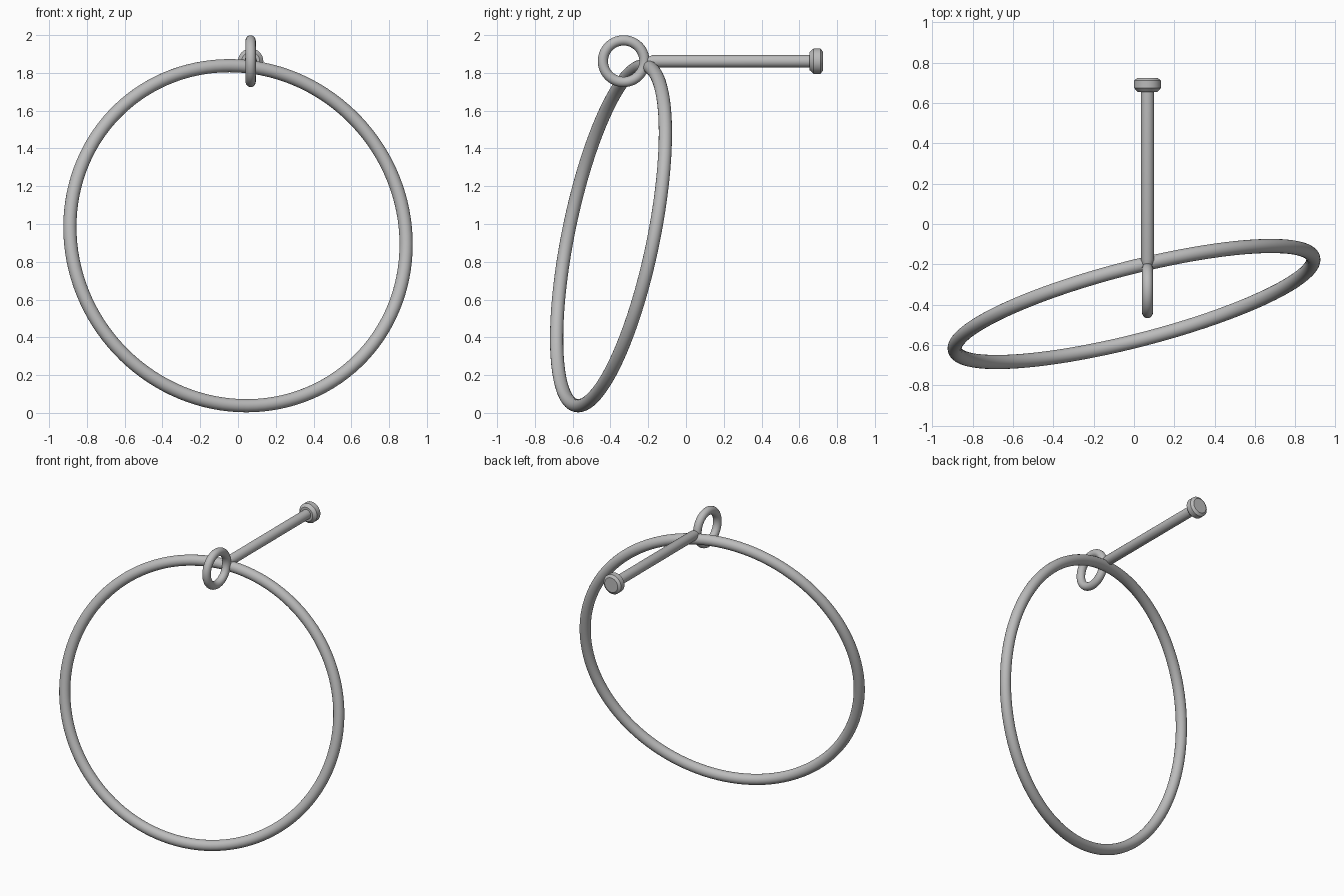
import bpy, bmesh, math
from mathutils import Vector, Matrix

cube = bpy.data.objects.get("Cube")
if cube:
    bpy.data.objects.remove(cube, do_unlink=True)

steel = bpy.data.materials.new("grey_metal")
steel.use_nodes = True
colour = (0.5, 0.5, 0.5, 1)
steel.diffuse_color = colour
steel.node_tree.nodes["Principled BSDF"].inputs["Base Color"].default_value = colour


def finish(obj, name):
    obj.name = name
    obj.data.materials.append(steel)
    bpy.ops.object.shade_smooth_by_angle(angle=math.radians(35))


def ring(name, centre, normal, major, minor, segments):
    turn = Vector(normal).to_track_quat('Z', 'Y').to_euler()
    bpy.ops.mesh.primitive_torus_add(
        location=centre, rotation=turn, major_radius=major, minor_radius=minor,
        major_segments=segments, minor_segments=20)
    finish(bpy.context.object, name)


def turned(name, profile, x, z, steps=32):
    """Spin (radius, y) points around an axis running front to back."""
    bm = bmesh.new()
    loops = []
    for radius, y in profile:
        angles = [math.tau * i / steps for i in range(steps)]
        loops.append([bm.verts.new((radius * math.cos(a), y, radius * math.sin(a)))
                      for a in angles])
    for a, b in zip(loops, loops[1:]):
        for i in range(steps):
            j = (i + 1) % steps
            bm.faces.new((a[i], a[j], b[j], b[i]))
    bm.faces.new(loops[0])
    bm.faces.new(loops[-1])
    bmesh.ops.recalc_face_normals(bm, faces=bm.faces)
    mesh = bpy.data.meshes.new(name)
    bm.to_mesh(mesh)
    bm.free()
    obj = bpy.data.objects.new(name, mesh)
    obj.location = (x, 0, z)
    bpy.context.collection.objects.link(obj)
    bpy.ops.object.select_all(action='DESELECT')
    obj.select_set(True)
    bpy.context.view_layer.objects.active = obj
    finish(obj, name)


# Large tilted hoop hanging from the eye
ring("large_hoop", (0, -0.397, 0.938), (-0.245, 0.95, -0.196), 0.918, 0.035, 128)

# Upright eye at the end of the pin
ring("eye_ring", (0.067, -0.33, 1.862), (1, 0, 0), 0.11, 0.027, 64)

# Straight pin with a narrowed tip at the eye
turned("pin_shaft", [(0.012, -0.23), (0.033, -0.175), (0.033, 0.67)], 0.067, 1.862)

# Chamfered head on the far end of the pin
turned("pin_head", [(0.048, 0.655), (0.067, 0.675), (0.067, 0.712), (0.05, 0.725)],
       0.067, 1.862)
